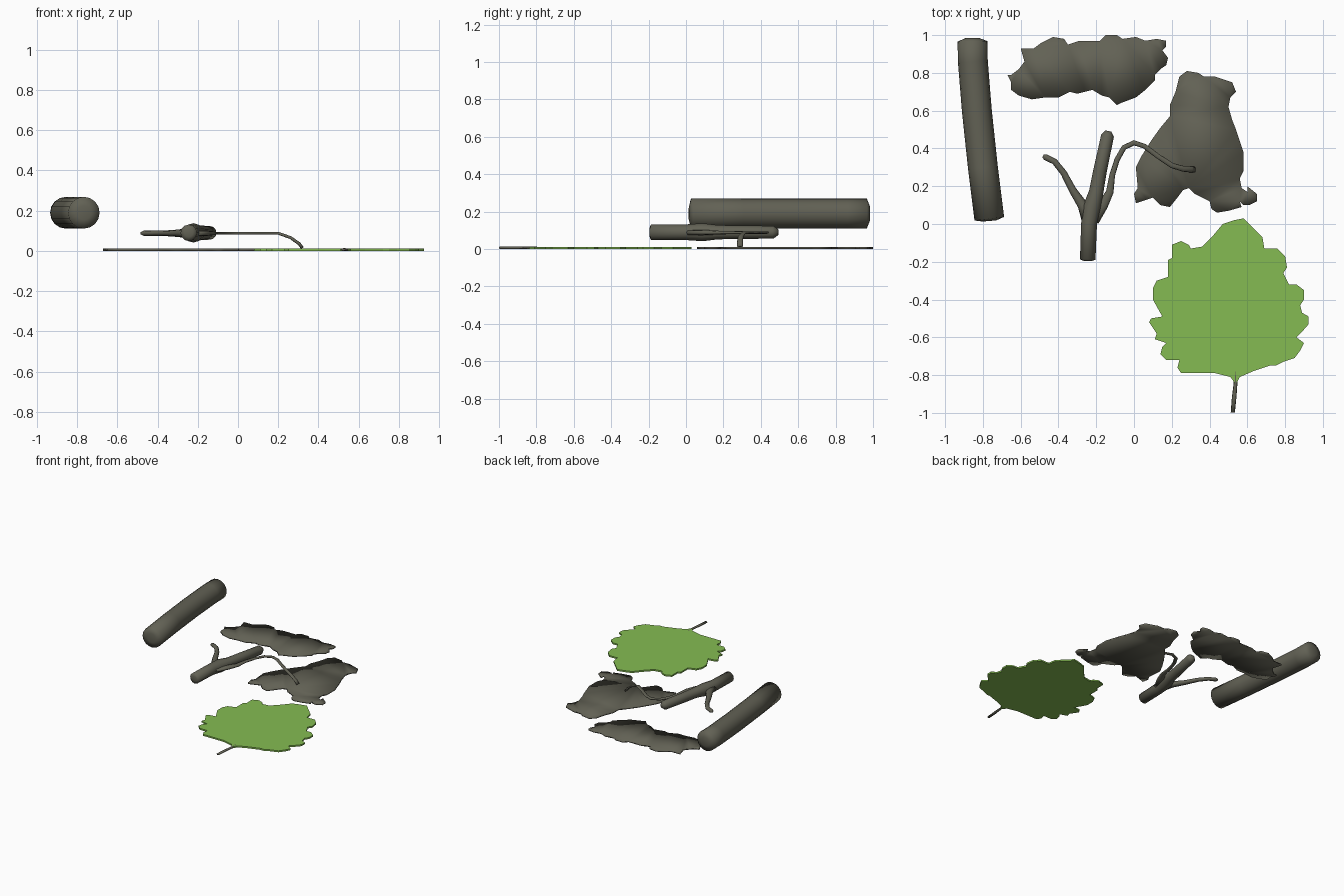
import bpy, bmesh, math
from mathutils import Vector


def material(name, rgb):
    m = bpy.data.materials.new(name)
    m.diffuse_color = (*rgb, 1)
    return m


BARK = material("grey_brown_bark", (0.122, 0.120, 0.090))
GREEN = material("leaf_green", (0.235, 0.50, 0.085))


def finish(bm, name, mat, smooth):
    bmesh.ops.recalc_face_normals(bm, faces=bm.faces[:])
    for f in bm.faces:
        f.smooth = smooth
    me = bpy.data.meshes.new(name)
    bm.to_mesh(me)
    bm.free()
    me.materials.append(mat)
    ob = bpy.data.objects.new(name, me)
    bpy.context.collection.objects.link(ob)
    return ob


def tube(name, path, sides=12, flat=1.0, mat=BARK):
    """Sweep rings along (x, y, z, radius) points; flat squashes the height."""
    bm = bmesh.new()
    pts = [Vector(p[:3]) for p in path]
    rings = []
    for i, p in enumerate(pts):
        t = (pts[min(i + 1, len(pts) - 1)] - pts[max(i - 1, 0)]).normalized()
        side = t.cross(Vector((0, 0, 1))).normalized()
        up = side.cross(t)
        r = path[i][3]
        ring = []
        for k in range(sides):
            a = 2 * math.pi * k / sides
            ring.append(bm.verts.new(p + side * r * math.cos(a) + up * r * flat * math.sin(a)))
        rings.append(ring)
    for a, b in zip(rings, rings[1:]):
        for k in range(sides):
            n = (k + 1) % sides
            bm.faces.new((a[k], a[n], b[n], b[k]))
    bm.faces.new(rings[0])
    bm.faces.new(rings[-1])
    return finish(bm, name, mat, True)


def sheet(name, outline, thick, mat, smooth):
    """Thin slab from an outline in hundredths of a unit."""
    bm = bmesh.new()
    xy = list(zip(outline[::2], outline[1::2]))
    base = bm.faces.new([bm.verts.new((x / 100, y / 100, 0)) for x, y in xy])
    ext = bmesh.ops.extrude_face_region(bm, geom=[base], use_keep_orig=True)
    for v in ext["geom"]:
        if isinstance(v, bmesh.types.BMVert):
            v.co.z = thick
    bmesh.ops.triangulate(bm, faces=[f for f in bm.faces if len(f.verts) > 4])
    return finish(bm, name, mat, smooth)


# Straight log with softly domed ends
tube("log", [
    (-0.855, 0.985, 0.19, 0.035), (-0.855, 0.967, 0.19, 0.079),
    (-0.853, 0.86, 0.19, 0.079), (-0.832, 0.60, 0.19, 0.079),
    (-0.800, 0.30, 0.19, 0.079), (-0.766, 0.028, 0.19, 0.079),
    (-0.765, 0.016, 0.19, 0.035)], sides=16)

# Forked branch: main stem and two twigs
tube("branch_stem", [
    (-0.245, -0.196, 0.09, 0.02), (-0.245, -0.188, 0.09, 0.041),
    (-0.238, 0.0, 0.09, 0.042), (-0.222, 0.09, 0.09, 0.048),
    (-0.20, 0.17, 0.09, 0.038), (-0.18, 0.28, 0.09, 0.036),
    (-0.14, 0.468, 0.09, 0.034), (-0.135, 0.492, 0.09, 0.016)])
tube("left_twig", [
    (-0.245, 0.02, 0.088, 0.032), (-0.272, 0.10, 0.088, 0.027),
    (-0.325, 0.18, 0.088, 0.020), (-0.372, 0.27, 0.088, 0.017),
    (-0.42, 0.33, 0.088, 0.016), (-0.47, 0.355, 0.088, 0.016),
    (-0.482, 0.36, 0.088, 0.008)], sides=8, flat=0.8)
tube("right_twig", [
    (-0.215, 0.02, 0.088, 0.032), (-0.165, 0.10, 0.088, 0.028),
    (-0.128, 0.17, 0.088, 0.020), (-0.115, 0.26, 0.088, 0.015),
    (-0.09, 0.34, 0.088, 0.014), (-0.053, 0.405, 0.088, 0.014),
    (0.0, 0.43, 0.088, 0.014), (0.055, 0.412, 0.088, 0.013),
    (0.125, 0.36, 0.088, 0.013), (0.20, 0.31, 0.088, 0.014),
    (0.262, 0.292, 0.066, 0.015), (0.305, 0.288, 0.035, 0.016),
    (0.32, 0.288, 0.014, 0.016)], sides=8, flat=0.5)

# Two ragged pieces of bark
sheet("long_bark_piece", [
    -60, 93, -53, 93, -49, 96, -43, 99, -37, 98, -35, 95, -29, 97, -18, 97, -15, 100,
    -9, 100, -6, 98, 1, 99, 6, 97, 12, 98, 17, 97, 17, 94, 15, 92, 18, 88, 17, 84,
    14, 82, 11, 79, 11, 76, 6, 71, 1, 67, -7, 64, -9, 63, -13, 67, -17, 68, -22, 71,
    -26, 70, -30, 69, -34, 70, -40, 67, -47, 67, -54, 66, -61, 68, -65, 71, -65, 75,
    -67, 79, -65, 79, -61, 82, -58, 86], 0.012, BARK, True)
sheet("wide_bark_piece", [
    24, 78, 28, 81, 34, 80, 37, 78, 43, 78, 52, 75, 54, 70, 51, 67, 50, 62, 52, 55,
    54, 50, 56, 44, 58, 38, 58, 28, 56, 24, 57, 19, 60, 17, 60, 20, 65, 16, 65, 12,
    61, 10, 58, 10, 56, 12, 57, 9, 50, 7, 44, 6, 41, 8, 40, 12, 32, 16, 29, 19,
    26, 18, 23, 14, 19, 9, 14, 10, 10, 14, 7, 13, 1, 11, 0, 16, 2, 19, 1, 30,
    4, 36, 9, 44, 14, 51, 19, 57, 19, 63, 22, 70], 0.012, BARK, True)

# Lobed green leaf
sheet("leaf", [
    58, 3, 62, -1, 68, -7, 69, -13, 76, -13, 80, -17, 81, -23, 79, -26, 82, -32,
    86, -32, 90, -35, 90, -40, 88, -43, 89, -47, 92.5, -49, 92.5, -53, 89, -57, 86, -60,
    90, -63, 88, -67, 85, -71, 79, -73, 75, -75, 72, -75, 63, -78, 56, -81, 54, -85,
    51, -81, 43, -79, 25, -79, 23, -76, 24, -72, 17, -72, 14, -69, 15, -65, 17, -63,
    11, -61, 12, -58, 8, -52, 9, -50, 15, -49, 10, -40, 10, -34, 12, -30, 18, -28,
    18, -19, 20, -18, 20, -11, 25, -9, 29, -11, 30, -13, 36, -12, 42, -6, 47, 0,
    53, 2], 0.012, GREEN, False)

# Leaf stalk running into the blade
tube("leaf_stalk", [
    (0.523, -0.998, 0.007, 0.011), (0.53, -0.92, 0.007, 0.012),
    (0.538, -0.84, 0.007, 0.010), (0.535, -0.72, 0.007, 0.007),
    (0.527, -0.62, 0.007, 0.007), (0.527, -0.52, 0.007, 0.008)], sides=8, flat=0.6)
